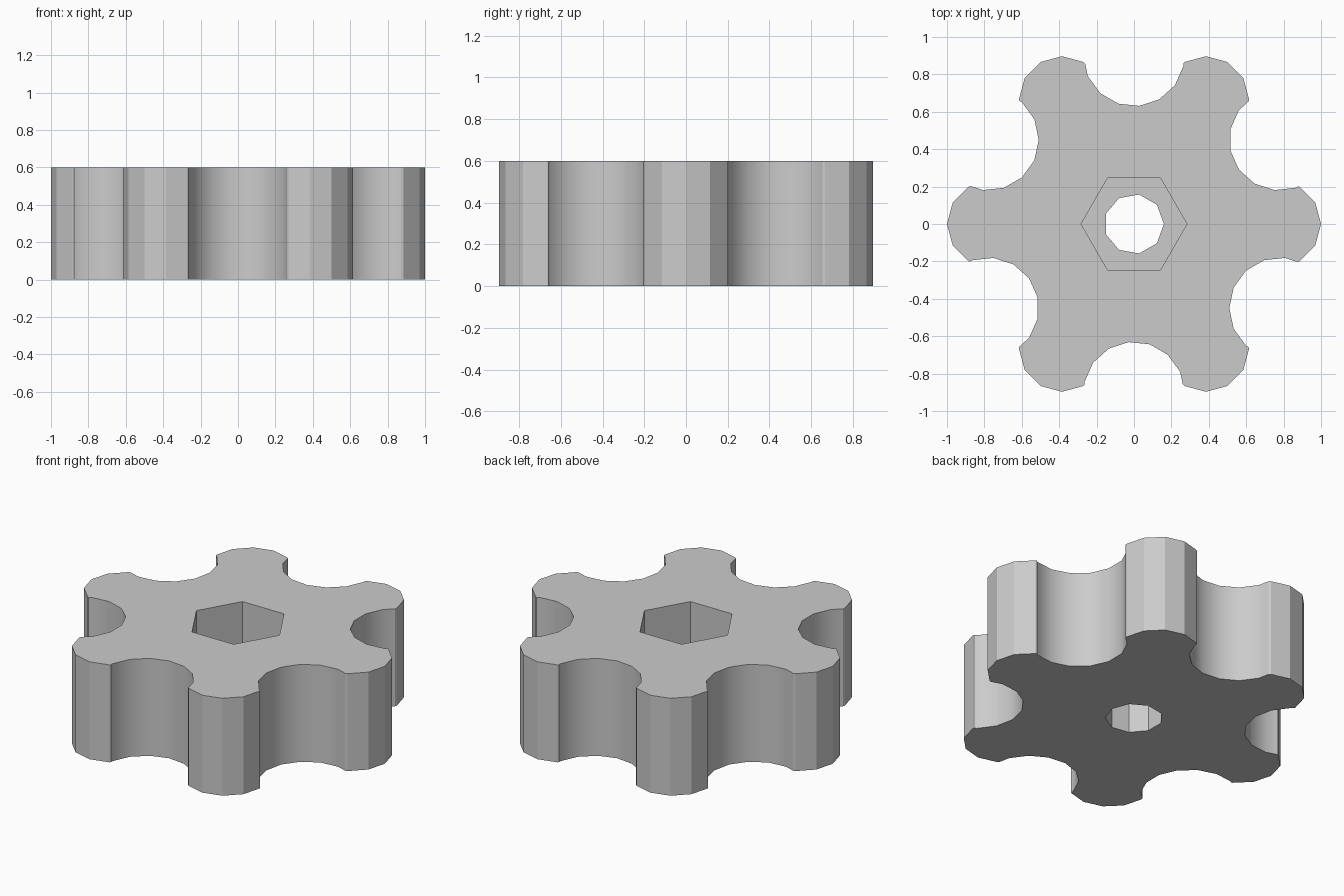
import bpy, bmesh
from math import radians, cos, sin
from mathutils import Vector, Matrix
from mathutils.geometry import intersect_line_line_2d

HEIGHT = 0.6
LOBES = 6
LOBE_DIST, LOBE_R = 0.77, 0.23
VALLEY_DIST, VALLEY_R = 0.9, 0.27

cube = bpy.data.objects.get("Cube")
if cube:
    bpy.data.objects.remove(cube, do_unlink=True)


def polar(radius, degrees, centre=(0, 0)):
    a = radians(degrees)
    return Vector(centre) + Vector((radius * cos(a), radius * sin(a)))


def prism(name, outline, z0, z1):
    """Extrude a closed 2D outline between two heights."""
    bm = bmesh.new()
    base = bm.faces.new([bm.verts.new((p.x, p.y, z0)) for p in outline])
    top = bmesh.ops.extrude_face_region(bm, geom=[base])["geom"]
    verts = [v for v in top if isinstance(v, bmesh.types.BMVert)]
    bmesh.ops.translate(bm, verts=verts, vec=(0, 0, z1 - z0))
    bmesh.ops.recalc_face_normals(bm, faces=bm.faces)
    mesh = bpy.data.meshes.new(name)
    bm.to_mesh(mesh)
    bm.free()
    obj = bpy.data.objects.new(name, mesh)
    bpy.context.collection.objects.link(obj)
    return obj


def ngon(sides, radius):
    return [polar(radius, 360 * i / sides) for i in range(sides)]


# One sector of the outline: a faceted lobe, then a scalloped valley
lobe_centre = polar(LOBE_DIST, 0)
next_centre = polar(LOBE_DIST, 60)
valley_centre = polar(VALLEY_DIST, 30)
lobe = [polar(LOBE_R, a, lobe_centre) for a in range(-60, 91, 30)]
next_lobe = [polar(LOBE_R, a, next_centre) for a in (-30, 0)]
valley = [polar(VALLEY_R, a, valley_centre) for a in range(312, 119, -24)]
enter = intersect_line_line_2d(lobe[-2], lobe[-1], valley[0], valley[1])
leave = intersect_line_line_2d(valley[-2], valley[-1], *next_lobe)
sector = lobe[:-1] + [enter] + valley[1:-1] + [leave]

# Knob body
outline = []
for i in range(LOBES):
    turn = Matrix.Rotation(radians(360 / LOBES * i), 2)
    outline += [turn @ p for p in sector]
knob = prism("star_knob", outline, 0, HEIGHT)

# Hexagonal nut pocket on top, round bolt hole right through
cutters = [prism("nut_pocket_cutter", ngon(6, 0.283), 0.3, HEIGHT + 0.1),
           prism("bolt_hole_cutter", ngon(9, 0.16), -0.1, HEIGHT + 0.2)]
bpy.context.view_layer.objects.active = knob
for cutter in cutters:
    cutter.hide_render = True
    mod = knob.modifiers.new(cutter.name, "BOOLEAN")
    mod.operation = "DIFFERENCE"
    mod.solver = "EXACT"
    mod.object = cutter
    bpy.ops.object.modifier_apply(modifier=mod.name)
    bpy.data.objects.remove(cutter, do_unlink=True)

# Grey plastic
grey = bpy.data.materials.new("plain_grey")
grey.use_nodes = True
colour = (0.6, 0.6, 0.6, 1)
grey.diffuse_color = colour
grey.node_tree.nodes["Principled BSDF"].inputs["Base Color"].default_value = colour
knob.data.materials.clear()
knob.data.materials.append(grey)

# Smooth valleys, crisp lobe facets
bpy.ops.object.select_all(action="DESELECT")
knob.select_set(True)
bpy.ops.object.shade_smooth_by_angle(angle=radians(27))
